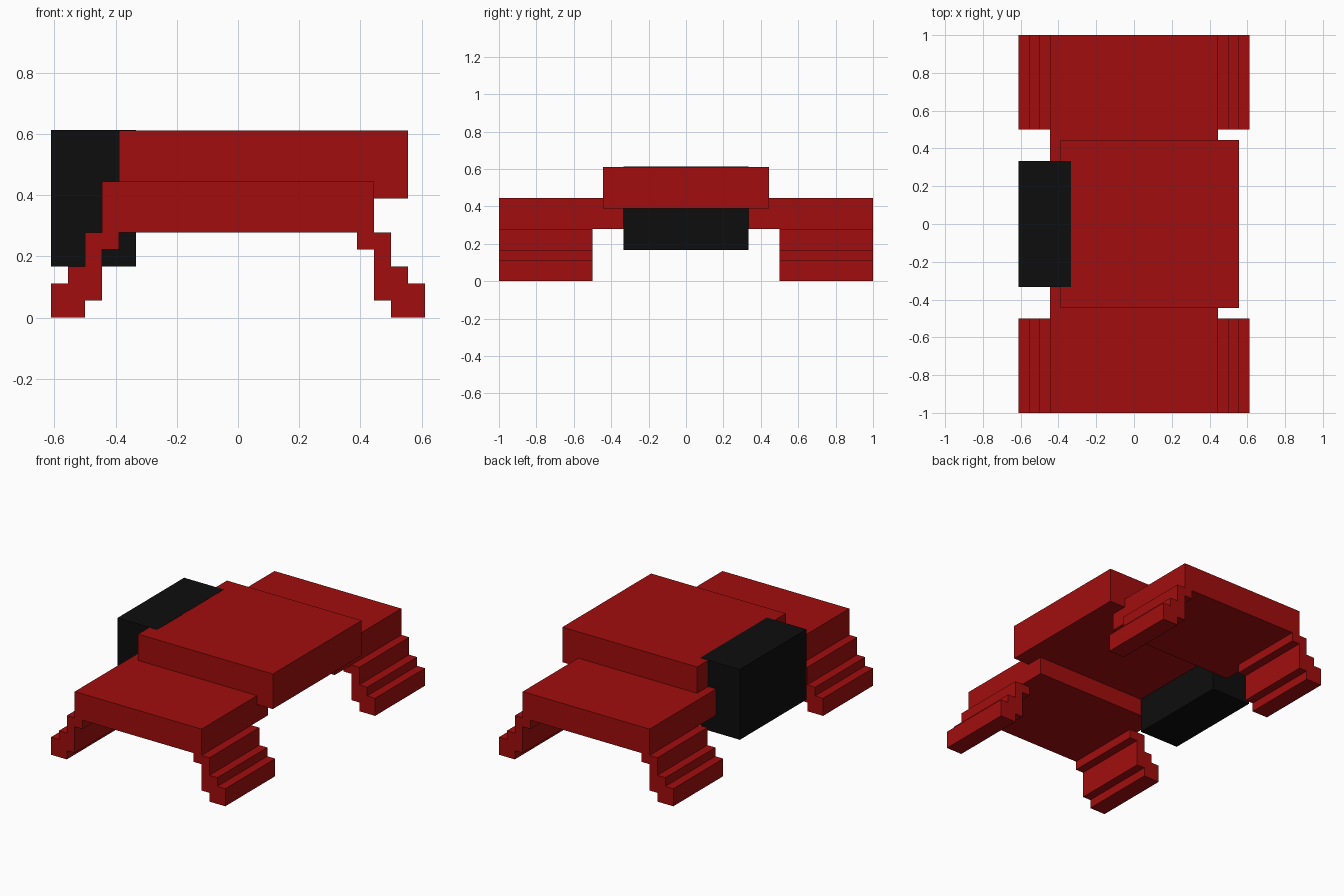
import bpy, bmesh

if "Cube" in bpy.data.objects:
    bpy.data.objects.remove(bpy.data.objects["Cube"])

U = 1 / 18  # grid unit of the blocky design


def material(name, rgb):
    m = bpy.data.materials.new(name)
    m.diffuse_color = (*rgb, 1)
    m.use_nodes = True
    m.node_tree.nodes["Principled BSDF"].inputs["Base Color"].default_value = m.diffuse_color
    return m


red = material("deep red", (0.36, 0.004, 0.004))
black = material("black", (0.004, 0.004, 0.004))


def extrude_profile(name, pts, y0, y1, mat):
    """Extrude an x-z outline (in grid units) along y."""
    bm = bmesh.new()
    face = bm.faces.new([bm.verts.new((x * U, y0 * U, z * U)) for x, z in pts])
    ext = bmesh.ops.extrude_face_region(bm, geom=[face])
    moved = [g for g in ext["geom"] if isinstance(g, bmesh.types.BMVert)]
    bmesh.ops.translate(bm, verts=moved, vec=(0, (y1 - y0) * U, 0))
    bmesh.ops.recalc_face_normals(bm, faces=bm.faces)
    me = bpy.data.meshes.new(name)
    bm.to_mesh(me)
    bm.free()
    me.materials.append(mat)
    ob = bpy.data.objects.new(name, me)
    bpy.context.collection.objects.link(ob)
    return ob


def box(name, x0, x1, y0, y1, z0, z1, mat):
    return extrude_profile(name, [(x0, z0), (x1, z0), (x1, z1), (x0, z1)], y0, y1, mat)


# Raised centre block and the dark side block (a hair higher, so its top shows)
box("centre_block", -7, 10, -8, 8, 7, 11, red)
box("side_block", -11, -6, -6, 6, 3, 11.02, black)

# Stepped leg outline
leg = [(7, 5), (7, 4), (8, 4), (8, 1), (9, 1), (9, 0),
       (11, 0), (11, 2), (10, 2), (10, 3), (9, 3), (9, 5)]

# Front and back plates, each with a leg on either side
for end, y_plate, y_leg in (("front", (-18, -6), (-18, -9)), ("back", (6, 18), (9, 18))):
    box(end + "_plate", -8, 8, *y_plate, 5, 8, red)
    for side, s in (("left", -1), ("right", 1)):
        extrude_profile(f"{end}_{side}_leg", [(s * x, z) for x, z in leg], *y_leg, red)
